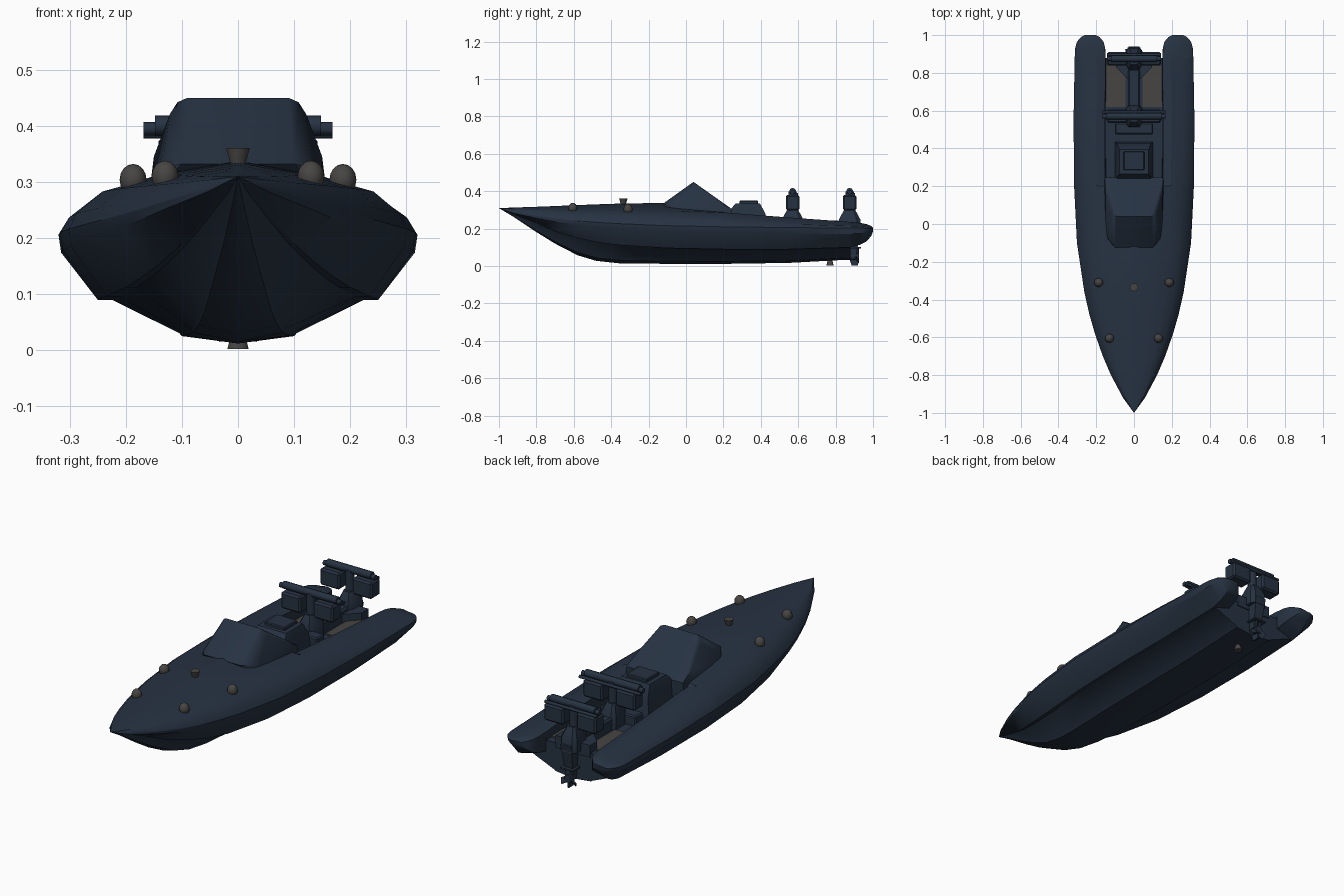
import bpy, bmesh, math
from mathutils import Vector, Matrix

if "Cube" in bpy.data.objects:
    bpy.data.objects.remove(bpy.data.objects["Cube"])


def material(name, rgb):
    m = bpy.data.materials.new(name)
    m.diffuse_color = (*rgb, 1)
    m.use_nodes = True
    m.node_tree.nodes["Principled BSDF"].inputs["Base Color"].default_value = m.diffuse_color
    return m


NAVY = material("dark navy", (0.0195, 0.032, 0.054))
GREY = material("warm grey", (0.062, 0.060, 0.056))


def finish(name, bm, mat=NAVY, angle=30):
    bmesh.ops.remove_doubles(bm, verts=bm.verts, dist=0.0004)
    bmesh.ops.recalc_face_normals(bm, faces=bm.faces)
    me = bpy.data.meshes.new(name)
    bm.to_mesh(me)
    bm.free()
    me.materials.append(mat)
    ob = bpy.data.objects.new(name, me)
    bpy.context.collection.objects.link(ob)
    bpy.ops.object.select_all(action='DESELECT')
    ob.select_set(True)
    bpy.context.view_layer.objects.active = ob
    bpy.ops.object.shade_smooth_by_angle(angle=math.radians(angle))
    return ob


def loft(name, rings, caps=(True, True), mat=NAVY):
    bm = bmesh.new()
    vs = [[bm.verts.new(p) for p in r] for r in rings]
    n = len(rings[0])
    for a, b in zip(vs, vs[1:]):
        for i in range(n):
            bm.faces.new((a[i], a[(i + 1) % n], b[(i + 1) % n], b[i]))
    if caps[0]:
        bm.faces.new(vs[0])
    if caps[1]:
        bm.faces.new(vs[-1])
    return finish(name, bm, mat)


def hull_of(name, pts, mat=NAVY, mirror=True):
    bm = bmesh.new()
    for x, y, z in pts:
        bm.verts.new((x, y, z))
        if mirror and x:
            bm.verts.new((-x, y, z))
    bmesh.ops.convex_hull(bm, input=bm.verts)
    bmesh.ops.dissolve_limit(bm, angle_limit=0.02, verts=bm.verts, edges=bm.edges)
    return finish(name, bm, mat)


def box(name, lo, hi, bevel=0.0, mat=NAVY):
    bm = bmesh.new()
    c = [(a + b) / 2 for a, b in zip(lo, hi)]
    s = [b - a for a, b in zip(lo, hi)]
    bmesh.ops.create_cube(bm, size=1, matrix=Matrix.Translation(c) @ Matrix.Diagonal((*s, 1)))
    if bevel:
        bmesh.ops.bevel(bm, geom=bm.edges[:], offset=bevel, segments=1, affect='EDGES')
    return finish(name, bm, mat)


def rod(name, a, b, r1, r2=None, seg=10, mat=NAVY):
    a, b = Vector(a), Vector(b)
    bm = bmesh.new()
    rot = (b - a).to_track_quat('Z', 'Y').to_matrix().to_4x4()
    bmesh.ops.create_cone(bm, cap_ends=True, segments=seg, radius1=r1,
                          radius2=r1 if r2 is None else r2, depth=(b - a).length,
                          matrix=Matrix.Translation((a + b) / 2) @ rot)
    return finish(name, bm, mat, 50)


# hull stations: y, keel z, chine x, chine z, rub x, rub z, edge z, centre z
STATIONS = [
    (-1.0, .31, 0, .31, 0, .31, .31, .31),
    (-.92, .262, .022, .278, .058, .287, .307, .313),
    (-.8, .182, .065, .228, .122, .268, .305, .317),
    (-.7, .12, .105, .185, .165, .254, .304, .321),
    (-.58, .058, .145, .15, .207, .242, .303, .326),
    (-.48, .028, .175, .128, .236, .234, .302, .33),
    (-.36, .015, .2, .112, .263, .227, .301, .334),
    (-.1, .012, .235, .096, .302, .216, .298, .338),
    (.2, .012, .25, .09, .317, .21, .286, .295),
    (.21, .012, .25, .09, .317, .21, .286, .295),
    (.55, .017, .25, .09, .32, .206, .26, .26),
    (.88, .035, .245, .1, .314, .203, .236, .236),
]
FLOOR = .185


def section(y, kz, cx, cz, rx, rz, ez, mz):
    d = cz - kz
    half = [(0, kz), (.4 * cx, kz + .17 * d), (.42 * cx, kz + .24 * d), (.9 * cx, cz), (cx, cz),
            (.985 * rx, rz - .1 * rx), (rx, rz), (.95 * rx, rz + .35 * (ez - rz)),
            (.8 * rx, ez - .05 * rx), (.62 * rx, ez)]
    if y > .205:                       # open cockpit well
        half += [(.48 * rx, ez - .012), (.47 * rx, FLOOR), (0, FLOOR)]
    else:                              # closed foredeck
        half += [(.48 * rx, ez + .35 * (mz - ez)), (.45 * rx, ez + .4 * (mz - ez)), (0, mz)]
    return half


rings = []
for s in STATIONS:
    h = section(*s)
    full = h + [(-x, z) for x, z in h[-2:0:-1]]
    rings.append([(x, s[0], z) for x, z in full])
loft("hull", rings, (False, True))

# stern pontoons overhanging behind the transom
prof = section(*STATIONS[-1])[4:11] + [(.15, .13)]
for side, sx in (("left", -1), ("right", 1)):
    tail = []
    for y, fx, fz in ((.88, 1, 1), (.93, .97, .86), (.965, .86, .68), (.99, .6, .4), (1.0, .35, .15)):
        tail.append([(sx * (.23 + (x - .23) * fx), y, .2 + (z - .2) * fz) for x, z in prof])
    loft(side + "_stern_pontoon", tail)

# wedge shaped cabin
hull_of("cabin", [(.1, -.125, .332), (.135, -.08, .325), (.15, -.07, .28), (.09, .04, .45),
                  (.108, .045, .442), (.122, .055, .42), (.15, .17, .345),
                  (.155, .245, .305), (.16, .245, .22), (.158, .1, .25)])

# console hatch behind the cabin
hull_of("console_base", [(.1, .235, FLOOR), (.1, .435, FLOOR), (.09, .24, .305), (.09, .425, .28),
                         (.078, .265, .335), (.078, .395, .335)])
box("console_lid", (-.055, .285, .33), (.055, .385, .35), .004)
box("cockpit_step", (-.1, .475, FLOOR - .01), (.1, .535, .235), .006)

# grey floor pads and the engine spine between them
for side, sx in (("left", -1), ("right", 1)):
    hull_of(side + "_floor_pad", [(sx * x, y, z) for z in (FLOOR - .002, FLOOR + .006) for x, y in
            ((.045, .62), (.148, .62), (.148, .84), (.095, .84), (.045, .775))], GREY, False)
box("engine_spine", (-.032, .6, FLOOR - .01), (.032, .82, .245), .008)
hull_of("engine_bracket", [(x, y, z) for z in (FLOOR - .02, .225) for x, y in
                           ((.03, .765), (.095, .83), (.095, .885))])

# two pod stations: column, twin boxes and cross bar
for label, y, half in (("front", .57, .168), ("rear", .875, .142)):
    hull_of(label + "_column", [(x * k, y + v * k, z) for z, k in ((FLOOR, 1), (.25, .95), (.3, .5))
                                for x, v in ((.03, -.06), (.045, -.03), (.045, .04), (.03, .06))])
    rod(label + "_neck", (0, y, .28), (0, y, .4), .022)
    for side, sx in (("left", -1), ("right", 1)):
        xs = sorted((sx * .035, sx * .142))
        box(f"{label}_{side}_pod", (xs[0], y - .036, .298), (xs[1], y + .036, .38), .008)
        rod(f"{label}_{side}_bar_end", (sx * (half - .035), y, .395), (sx * half, y, .395), .012)
    rod(label + "_cross_bar", (-half + .02, y, .4), (half - .02, y, .4), .018)
    rod(label + "_side_rail", (-half, y + .022, .385), (half, y + .022, .385), .008, seg=8)

# outboard drive leg, gear case and propeller
hull_of("drive_leg", [(.03, .85, .25), (.03, .94, .22), (.02, .87, .06), (.02, .91, .06)])
rod("gear_case", (0, .84, .05), (0, .925, .05), .016, .02)
hull_of("skeg", [(.004, .87, .05), (.004, .92, .05), (.004, .885, .004), (.004, .92, .004)])
box("drive_plate", (-.035, .84, .095), (.035, .935, .103))
bm = bmesh.new()
for i in range(3):
    m = (Matrix.Translation((0, .915, .05)) @ Matrix.Rotation(i * 2 * math.pi / 3, 4, 'Y')
         @ Matrix.Translation((0, 0, .027)) @ Matrix.Rotation(.6, 4, 'Z') @ Matrix.Diagonal((.03, .006, .038, 1)))
    bmesh.ops.create_cube(bm, size=1, matrix=m)
finish("propeller", bm)

# grey domes and flared fittings
for label, x, y, z in (("front", .13, -.605, .302), ("mid", .187, -.31, .296)):
    for side, sx in (("left", -1), ("right", 1)):
        bm = bmesh.new()
        bmesh.ops.create_uvsphere(bm, u_segments=12, v_segments=8, radius=1,
                                  matrix=Matrix.Translation((sx * x, y, z + .008))
                                  @ Matrix.Diagonal((.024, .024, .028, 1)))
        finish(f"{label}_{side}_deck_dome", bm, GREY, 60)
rod("deck_fitting", (0, -.335, .325), (0, -.335, .36), .012, .022, mat=GREY)
rod("keel_fitting", (0, .77, .04), (0, .77, .002), .01, .02, mat=GREY)
